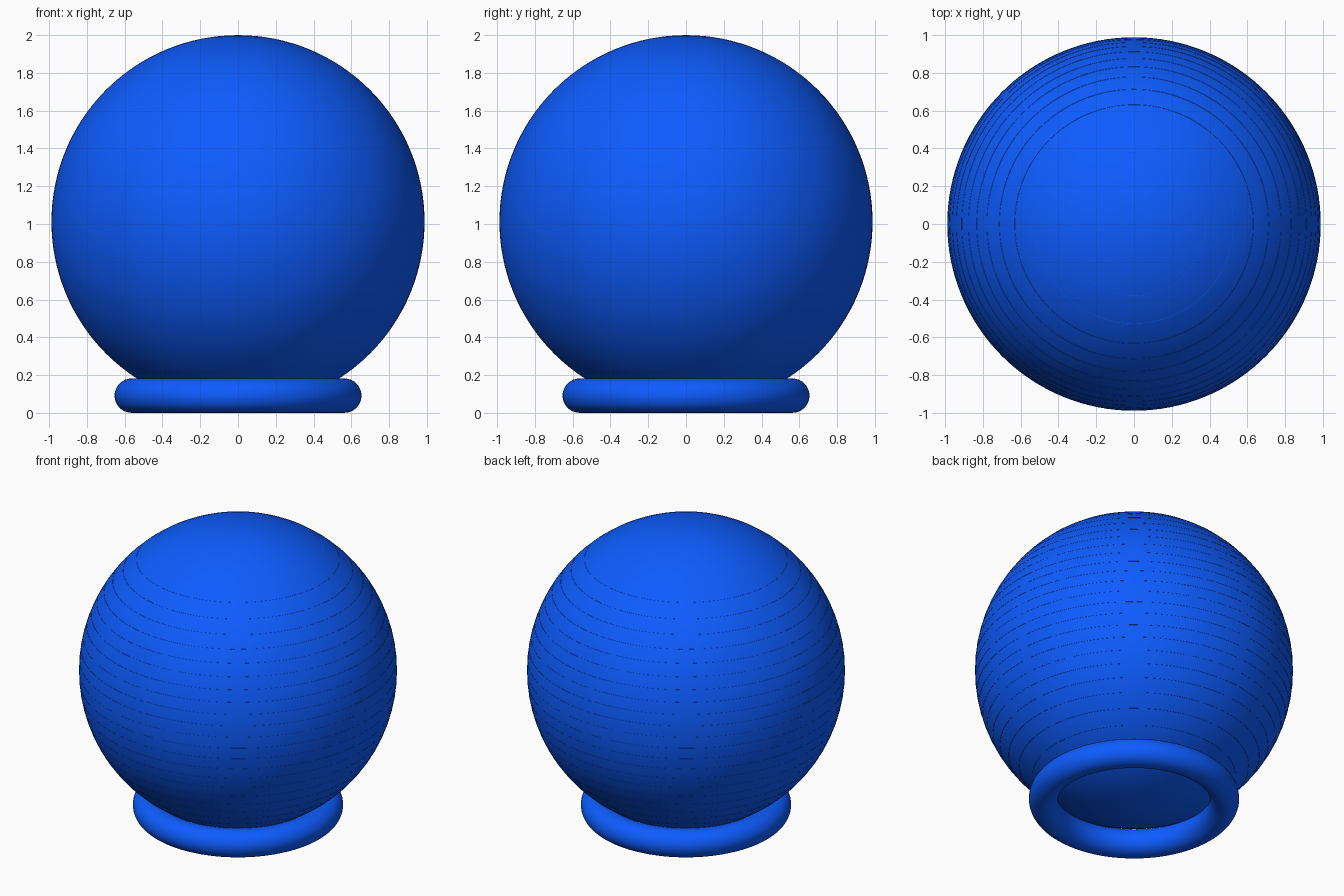
import bpy, bmesh, math

if "Cube" in bpy.data.objects:
    bpy.data.objects.remove(bpy.data.objects["Cube"])

R = 0.988          # globe radius
CZ = 2.0 - R       # globe centre height

blue = bpy.data.materials.new("blue")
blue.diffuse_color = (0.004, 0.107, 1.0, 1.0)
blue.use_nodes = True
blue.node_tree.nodes["Principled BSDF"].inputs["Base Color"].default_value = blue.diffuse_color


def finish(obj, name):
    obj.name = name
    obj.data.materials.append(blue)
    for p in obj.data.polygons:
        p.use_smooth = True


# globe
bpy.ops.mesh.primitive_uv_sphere_add(segments=128, ring_count=64, radius=R, location=(0, 0, CZ))
finish(bpy.context.object, "globe")

# foot ring, just touching the globe
bpy.ops.mesh.primitive_torus_add(major_radius=0.563, minor_radius=0.091, major_segments=128,
                                 minor_segments=32, location=(0, 0, 0.091))
finish(bpy.context.object, "foot_ring")

# hairline ribs: paper-thin horizontal bands evenly stacked up the globe
bm = bmesh.new()
SLICES, SEG = 26, 128
for k in range(1, SLICES):
    z = R - 2 * R * k / SLICES
    r = math.sqrt(R * R - z * z)
    loops = [[bm.verts.new((q * math.cos(2 * math.pi * i / SEG), q * math.sin(2 * math.pi * i / SEG), z))
              for i in range(SEG)] for q in (r - 0.006, r + 0.001)]
    for i in range(SEG):
        j = (i + 1) % SEG
        bm.faces.new((loops[0][i], loops[1][i], loops[1][j], loops[0][j]))
mesh = bpy.data.meshes.new("globe_ribs")
bm.to_mesh(mesh)
bm.free()
ribs = bpy.data.objects.new("globe_ribs", mesh)
ribs.location.z = CZ
bpy.context.collection.objects.link(ribs)
finish(ribs, "globe_ribs")
